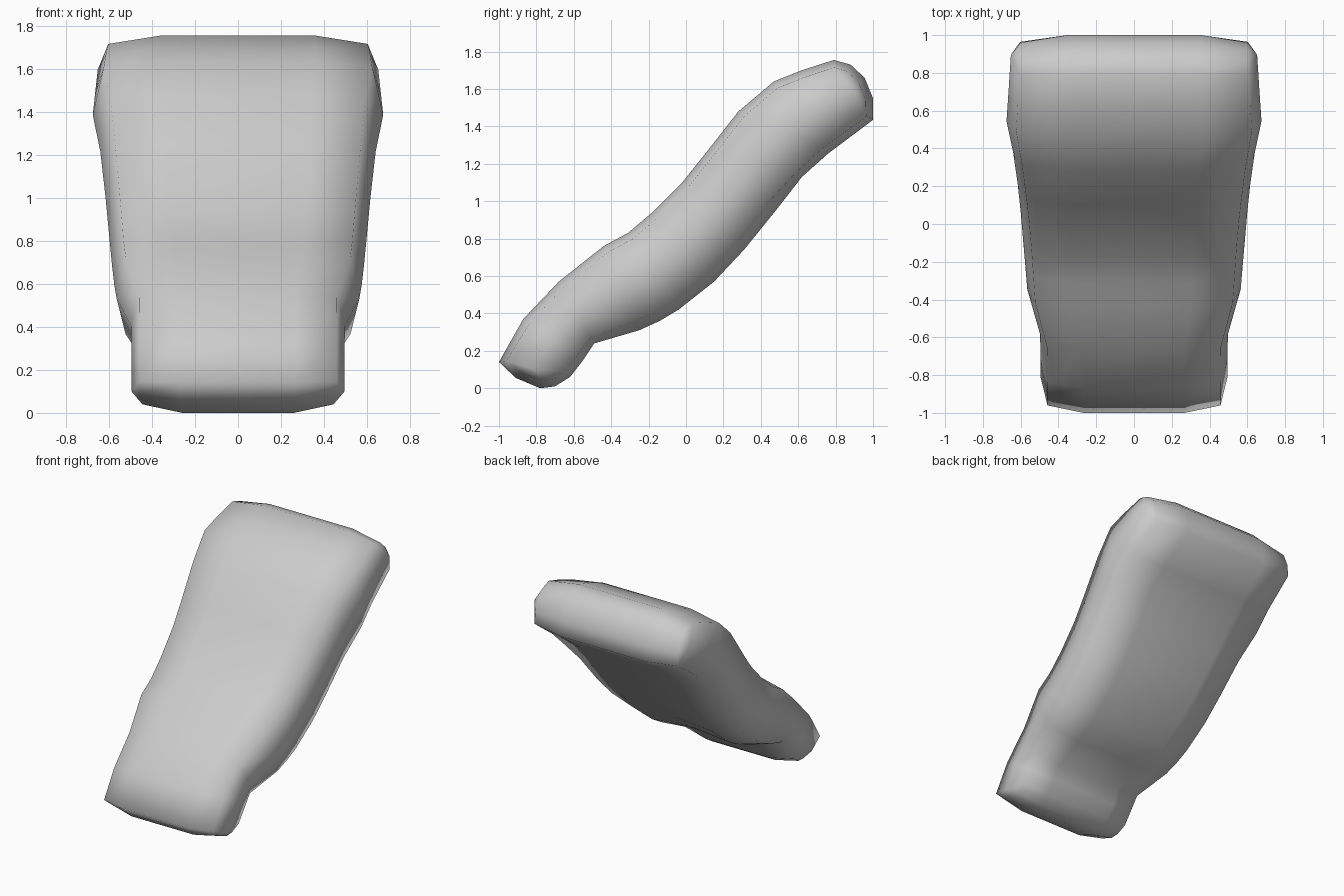
import bpy, bmesh
from mathutils import Vector

if "Cube" in bpy.data.objects:
    bpy.data.objects.remove(bpy.data.objects["Cube"])

# Stations along the bent slab: upper point (y, z), lower point (y, z), half width
stations = [
    ((-0.91, 0.055), (-0.70, 0.01), 0.485),
    ((-1.00, 0.14), (-0.62, 0.06), 0.495),
    ((-0.87, 0.37), (-0.55, 0.15), 0.495),
    ((-0.68, 0.57), (-0.49, 0.24), 0.497),
    ((-0.44, 0.76), (-0.25, 0.31), 0.565),
    ((-0.31, 0.83), (-0.14, 0.36), 0.575),
    ((-0.18, 0.94), (-0.04, 0.42), 0.585),
    ((-0.02, 1.10), (0.15, 0.57), 0.60),
    ((0.10, 1.25), (0.31, 0.74), 0.615),
    ((0.28, 1.48), (0.48, 0.95), 0.64),
    ((0.47, 1.64), (0.62, 1.13), 0.675),
    ((0.62, 1.70), (0.76, 1.255), 0.665),
    ((0.79, 1.755), (1.00, 1.435), 0.652),
    ((0.88, 1.73), (1.00, 1.55), 0.648),
]
foot_tip = ((-0.78, 0.0), 0.48)
head_tip = ((0.955, 1.66), 0.648)

# Closed side outline with a half width at every point
outline = [(t, w) for t, b, w in stations] + [head_tip]
outline += [(b, w) for t, b, w in reversed(stations)] + [foot_tip]
pts = [Vector(p) for p, w in outline]
widths = [w for p, w in outline]
count, n = len(pts), len(stations)


def inward(i):
    """Direction pointing into the outline at point i."""
    d = (pts[(i + 1) % count] - pts[i]).normalized() + (pts[i] - pts[i - 1]).normalized()
    d.normalize()
    return Vector((d.y, -d.x))


def inset(i, f):
    """Depth of the outline at a fraction of the half width."""
    upper = i < n
    middle = 4 <= (i if upper else 2 * n - i) <= 9
    if f == 0:
        return (0.01 if upper else 0.025) if middle else 0.0
    if abs(f) < 0.6:
        return 0.0
    return 0.06 if middle and not upper else 0.04


bm = bmesh.new()
loops = []
for f in (-0.925, -0.54, 0, 0.54, 0.925):
    loop = []
    for i in range(count):
        p = pts[i] + inward(i) * inset(i, f)
        loop.append(bm.verts.new((f * widths[i], p.x, p.y)))
    loops.append(loop)

# Skin around the outline
for a, b in zip(loops, loops[1:]):
    for i in range(count):
        j = (i + 1) % count
        bm.faces.new((a[i], a[j], b[j], b[i]))

# Rounded sides, swelling to a spine halfway through the thickness
for loop, side in ((loops[0], -1), (loops[-1], 1)):
    spine = {}
    for k in range(1, n - 1):
        m = (pts[k] + pts[2 * n - k]) / 2
        spine[k] = bm.verts.new((side * widths[k], m.x, m.y))
    for k in range(1, n - 2):
        bm.faces.new((loop[k], loop[k + 1], spine[k + 1], spine[k]))
        bm.faces.new((spine[k], spine[k + 1], loop[2 * n - 1 - k], loop[2 * n - k]))
    for i in range(n - 2, n + 2):
        bm.faces.new((loop[i], loop[i + 1], spine[n - 2]))
    for i in range(2 * n - 1, 2 * n + 3):
        bm.faces.new((loop[i % count], loop[(i + 1) % count], spine[1]))

bmesh.ops.recalc_face_normals(bm, faces=bm.faces)
for face in bm.faces:
    face.smooth = True
mesh = bpy.data.meshes.new("bent_slab")
bm.to_mesh(mesh)
bm.free()
slab = bpy.data.objects.new("bent_slab", mesh)
bpy.context.collection.objects.link(slab)
